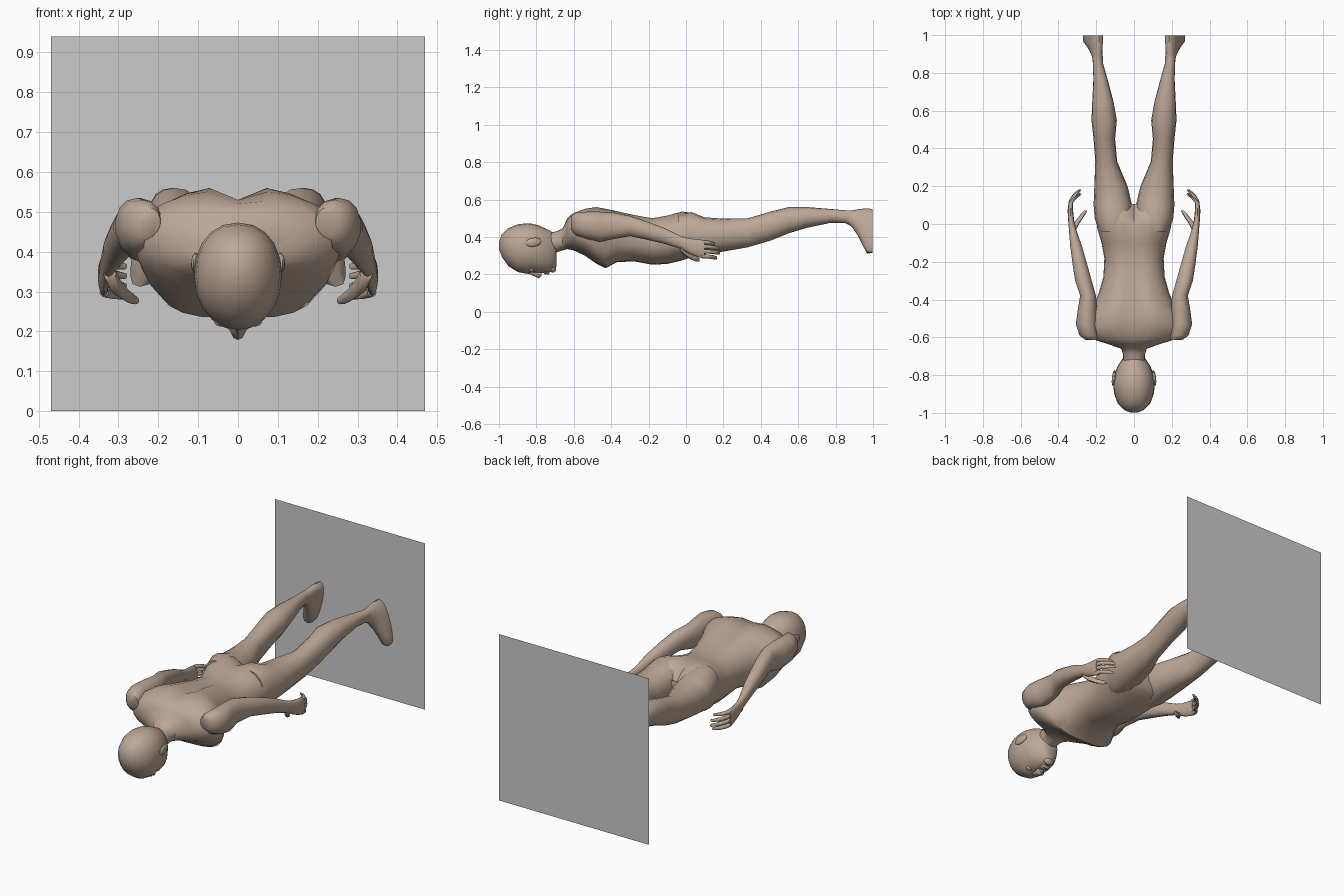
import bpy, bmesh
from math import sin, cos, pi, exp, radians

skin = bpy.data.materials.new("skin")
skin.diffuse_color = (0.50, 0.385, 0.305, 1)


def power(v, n):
    return (1 if v >= 0 else -1) * abs(v) ** (2 / n)


def finish(ob, mirror=False, angle=50):
    ob.data.materials.append(skin)
    bpy.context.view_layer.objects.active = ob
    ob.select_set(True)
    bpy.ops.object.shade_smooth_by_angle(angle=radians(angle))
    ob.select_set(False)
    if mirror:
        m = ob.modifiers.new("mirror", 'MIRROR')
        m.use_axis = (True, False, False)


def loft(name, rings, sides=20, mirror=False, angle=50):
    """Ring: y, centre x, half width, top z, bottom z,
    then optional underside exponent, groove depth, sideways shear."""
    bm = bmesh.new()
    loops = []
    for r in rings:
        y, cx, w, top, bot = r[:5]
        n, groove, shear = (list(r[5:]) + [2, 0, 0][len(r) - 5:])
        zc, h = (top + bot) / 2, (top - bot) / 2
        loop = []
        for i in range(sides):
            a = 2 * pi * (i + 0.0) / sides + pi / 2
            c, s = cos(a), sin(a)
            e = n if s < 0 else 2.2
            x, z = w * power(c, e), zc + h * power(s, e)
            if s > 0:
                z -= groove * exp(-(x / 0.035) ** 2)
            loop.append(bm.verts.new((cx + x + shear * (top - z), y, z)))
        loops.append(loop)
    for a, b in zip(loops, loops[1:]):
        for i in range(sides):
            j = (i + 1) % sides
            bm.faces.new((a[i], a[j], b[j], b[i]))
    bm.faces.new(loops[0][::-1])
    bm.faces.new(loops[-1])
    bmesh.ops.recalc_face_normals(bm, faces=bm.faces)
    me = bpy.data.meshes.new(name)
    bm.to_mesh(me)
    bm.free()
    ob = bpy.data.objects.new(name, me)
    bpy.context.collection.objects.link(ob)
    finish(ob, mirror, angle)
    return ob


def blob(name, loc, scale, rot=(0, 0, 0), mirror=False):
    bpy.ops.mesh.primitive_uv_sphere_add(segments=12, ring_count=8, radius=1)
    ob = bpy.context.object
    ob.name = ob.data.name = name
    ob.location, ob.scale, ob.rotation_euler = loc, scale, rot
    bpy.ops.object.transform_apply(location=True, rotation=True, scale=True)
    finish(ob, mirror)


# wall panel under the soles
bpy.ops.mesh.primitive_plane_add(size=0.94, location=(0, 1, 0.47), rotation=(pi / 2, 0, 0))
bpy.context.object.name = "wall_panel"

# neck, chest, waist and hips
loft("torso", [
    (-0.76, 0, 0.055, 0.42, 0.30),
    (-0.69, 0, 0.058, 0.43, 0.318),
    (-0.66, 0, 0.068, 0.445, 0.328),
    (-0.635, 0, 0.14, 0.50, 0.335),
    (-0.605, 0, 0.235, 0.53, 0.33, 2.2, 0.01),
    (-0.54, 0, 0.26, 0.555, 0.30, 2.4, 0.025),
    (-0.48, 0, 0.245, 0.565, 0.258, 2.8, 0.035),
    (-0.43, 0, 0.215, 0.557, 0.233, 3.2, 0.035),
    (-0.37, 0, 0.188, 0.545, 0.265, 2.6, 0.03),
    (-0.28, 0, 0.162, 0.525, 0.27, 2.3, 0.022),
    (-0.18, 0, 0.157, 0.507, 0.252, 2.2, 0.015),
    (-0.10, 0, 0.172, 0.52, 0.256, 2.2, 0.012),
    (-0.02, 0, 0.195, 0.542, 0.275, 2.2, 0.03),
    (0.04, 0, 0.203, 0.535, 0.295, 2.2, 0.05),
    (0.085, 0, 0.195, 0.50, 0.315, 2.2, 0.06),
    (0.105, 0, 0.13, 0.46, 0.34)], 24)

# legs
loft("leg", [
    (-0.04, 0.105, 0.08, 0.52, 0.30),
    (0.03, 0.108, 0.10, 0.533, 0.295),
    (0.10, 0.112, 0.102, 0.505, 0.31),
    (0.20, 0.122, 0.088, 0.498, 0.322),
    (0.33, 0.147, 0.058, 0.50, 0.345),
    (0.45, 0.157, 0.057, 0.535, 0.38),
    (0.55, 0.158, 0.067, 0.56, 0.42),
    (0.65, 0.165, 0.056, 0.56, 0.45),
    (0.77, 0.178, 0.037, 0.55, 0.475),
    (0.85, 0.191, 0.027, 0.543, 0.475),
    (0.89, 0.192, 0.028, 0.543, 0.455)], 16, True)

# feet with toes turned outwards
loft("foot", [
    (0.86, 0.191, 0.026, 0.54, 0.475),
    (0.89, 0.19, 0.029, 0.543, 0.45, 2, 0, 0.1),
    (0.92, 0.188, 0.032, 0.548, 0.405, 2, 0, 0.2),
    (0.95, 0.186, 0.037, 0.552, 0.345, 2.4, 0, 0.24),
    (0.968, 0.185, 0.041, 0.552, 0.312, 2.8, 0, 0.25),
    (0.998, 0.185, 0.041, 0.55, 0.314, 2.8, 0, 0.25)], 16, True)

# arms down to the palm
loft("arm", [
    (-0.615, 0.225, 0.03, 0.51, 0.44),
    (-0.59, 0.24, 0.05, 0.53, 0.41),
    (-0.53, 0.252, 0.057, 0.535, 0.39),
    (-0.46, 0.247, 0.053, 0.535, 0.375),
    (-0.38, 0.243, 0.043, 0.53, 0.39),
    (-0.30, 0.268, 0.045, 0.513, 0.405),
    (-0.22, 0.285, 0.040, 0.487, 0.388),
    (-0.12, 0.306, 0.032, 0.45, 0.365),
    (-0.03, 0.325, 0.020, 0.406, 0.338),
    (0.02, 0.333, 0.016, 0.392, 0.31),
    (0.07, 0.337, 0.015, 0.387, 0.29),
    (0.10, 0.336, 0.013, 0.382, 0.286)], 14, True)

# curled fingers
for k, (z, tip) in enumerate([(0.373, 0.155), (0.349, 0.178), (0.324, 0.183), (0.298, 0.165)]):
    span = tip - 0.085
    loft(f"finger_{k + 1}", [
        (0.085 + span * t, x, r, zz + r, zz - r) for t, x, r, zz in (
            (0, 0.336, 0.012, z), (0.4, 0.334, 0.011, z - 0.002),
            (0.75, 0.312, 0.011, z - 0.006), (1, 0.286, 0.008, z - 0.01))], 8, True)

# thumbs
loft("thumb", [
    (-0.03, 0.322, 0.016, 0.365, 0.325),
    (0.00, 0.308, 0.017, 0.335, 0.295),
    (0.03, 0.285, 0.014, 0.308, 0.278),
    (0.055, 0.268, 0.012, 0.295, 0.269),
    (0.072, 0.256, 0.008, 0.286, 0.268)], 8, True)

# skull and face
loft("head", [
    (-0.999, 0, 0.018, 0.375, 0.335),
    (-0.985, 0, 0.052, 0.415, 0.295),
    (-0.95, 0, 0.086, 0.447, 0.245),
    (-0.90, 0, 0.105, 0.468, 0.213),
    (-0.85, 0, 0.110, 0.473, 0.203),
    (-0.825, 0, 0.107, 0.471, 0.210),
    (-0.79, 0, 0.101, 0.463, 0.206),
    (-0.755, 0, 0.088, 0.447, 0.208),
    (-0.73, 0, 0.072, 0.435, 0.212),
    (-0.705, 0, 0.055, 0.42, 0.222),
    (-0.692, 0, 0.035, 0.40, 0.245)], 20)

# nose, lips, eyes and ears
loft("nose", [
    (-0.845, 0, 0.010, 0.24, 0.204),
    (-0.81, 0, 0.012, 0.24, 0.190),
    (-0.787, 0, 0.020, 0.24, 0.178),
    (-0.772, 0, 0.016, 0.24, 0.192)], 10)
for name, y in (("upper_lip", -0.752), ("lower_lip", -0.738)):
    blob(name, (0, y, 0.212), (0.028, 0.008, 0.014))
blob("chin", (0, -0.712, 0.232), (0.03, 0.018, 0.022))
blob("eye", (0.04, -0.825, 0.224), (0.02, 0.011, 0.012), mirror=True)
blob("ear", (0.107, -0.815, 0.372), (0.010, 0.043, 0.024), (0.15, 0, 0.12), True)
